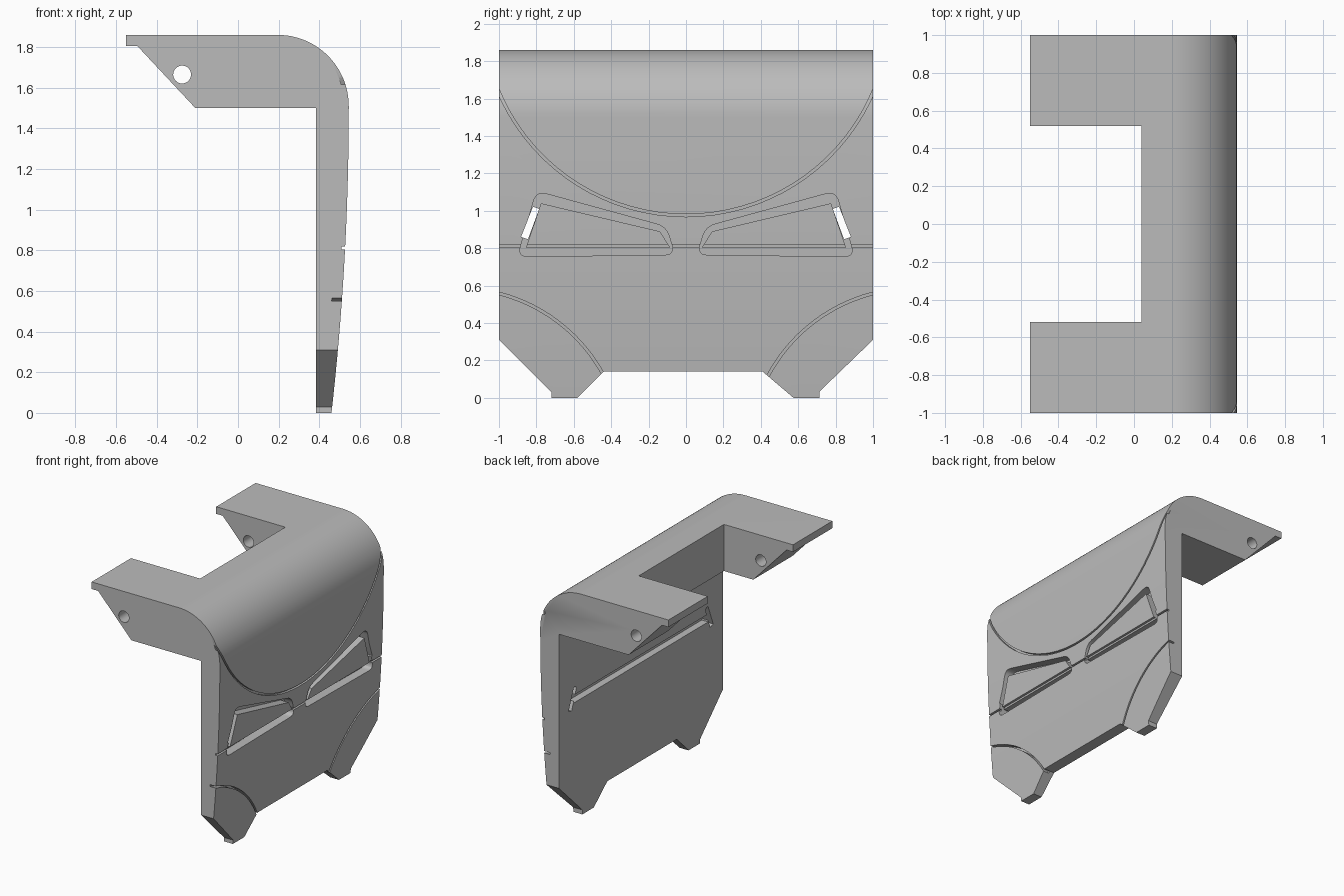
import bpy, bmesh, math
from mathutils import Vector

cube = bpy.data.objects.get("Cube")
if cube:
    bpy.data.objects.remove(cube, do_unlink=True)

grey = bpy.data.materials.new("plain grey")
grey.use_nodes = True
colour = (0.5, 0.5, 0.5, 1)
grey.diffuse_color = colour
grey.node_tree.nodes["Principled BSDF"].inputs["Base Color"].default_value = colour


def prism(name, points, axis, low, high):
    """Extrude a closed outline along x (points are y, z) or y (points are x, z)."""
    bm = bmesh.new()
    place = (lambda a, b: (low, a, b)) if axis == "x" else (lambda a, b: (a, low, b))
    face = bm.faces.new([bm.verts.new(place(a, b)) for a, b in points])
    out = bmesh.ops.extrude_face_region(bm, geom=[face])["geom"]
    step = (high - low, 0, 0) if axis == "x" else (0, high - low, 0)
    bmesh.ops.translate(bm, vec=step, verts=[v for v in out if isinstance(v, bmesh.types.BMVert)])
    bmesh.ops.recalc_face_normals(bm, faces=bm.faces)
    mesh = bpy.data.meshes.new(name)
    bm.to_mesh(mesh)
    bm.free()
    mesh.materials.append(grey)
    obj = bpy.data.objects.new(name, mesh)
    bpy.context.collection.objects.link(obj)
    return obj


def combine(obj, tool, operation):
    """Apply a boolean and discard the tool."""
    mod = obj.modifiers.new("cut", "BOOLEAN")
    mod.operation, mod.object, mod.solver = operation, tool, "EXACT"
    bpy.context.view_layer.update()
    graph = bpy.context.evaluated_depsgraph_get()
    mesh = bpy.data.meshes.new_from_object(obj.evaluated_get(graph))
    obj.modifiers.clear()
    obj.data = mesh
    bpy.data.objects.remove(tool, do_unlink=True)


def arc(cy, cz, r, start, end, n):
    return [(cy + r * math.cos(math.radians(start + (end - start) * i / n)),
             cz + r * math.sin(math.radians(start + (end - start) * i / n))) for i in range(n + 1)]


def band(cy, cz, r, width, start, end):
    return arc(cy, cz, r, start, end, 40) + arc(cy, cz, r - width, end, start, 40)


def rounded(corners, r):
    """Round every corner of an outline."""
    result = []
    for i, corner in enumerate(corners):
        c = Vector(corner)
        a = c + (Vector(corners[i - 1]) - c).normalized() * r
        b = c + (Vector(corners[(i + 1) % len(corners)]) - c).normalized() * r
        for k in range(7):
            t = k / 6
            result.append(tuple(a * (1 - t) ** 2 + c * 2 * t * (1 - t) + b * t * t))
    return result


# Outer curve of the shell: rounded shoulder and gently tapering wall
wall = [(0.545 - 0.085 * (1 - z / 1.5) ** 2, z) for z in [1.5 * (1 - i / 16) for i in range(17)]]
outer = arc(0.195, 1.51, 0.35, 90, 0, 24) + wall


def skin_cut(body, points, depth, island=None):
    """Cut an outline into the outer wall to an even depth."""
    tool = prism("cutter", points, "x", 0.3, 0.7)
    if island:
        combine(tool, prism("island", island, "x", 0.2, 0.8), "DIFFERENCE")
    shifted = [(x - depth, z) for x, z in outer]
    region = shifted + [(shifted[-1][0], -0.5), (1, -0.5), (1, 1.86)]
    combine(tool, prism("skin", region, "y", -1.5, 1.5), "INTERSECT")
    combine(body, tool, "DIFFERENCE")


# Shell
inner = [(0.385, 0), (0.385, 1.5), (-0.21, 1.5), (-0.495, 1.805), (-0.55, 1.805), (-0.55, 1.86)]
shell = prism("shell", outer + inner, "y", -1, 1)

# Lower edge with two feet
foot_line = [(-1.2, 0.31), (-1, 0.31), (-0.72, 0.03), (-0.72, -0.01), (-0.58, -0.01), (-0.58, 0),
             (-0.44, 0.14), (0.41, 0.14), (0.575, 0), (0.575, -0.01), (0.715, -0.01),
             (0.715, 0.035), (1, 0.31), (1.2, 0.31), (1.2, -0.3), (-1.2, -0.3)]
combine(shell, prism("foot_cutter", foot_line, "x", 0, 1), "DIFFERENCE")

# Opening between the two arms, and the pin hole through both
combine(shell, prism("arm_gap", [(-1, 1.2), (0.04, 1.2), (0.04, 2), (-1, 2)], "y", -0.52, 0.52), "DIFFERENCE")
combine(shell, prism("pin_hole", arc(-0.275, 1.665, 0.044, 0, 348.75, 31), "y", -1.2, 1.2), "DIFFERENCE")

# Engraved seams
skin_cut(shell, band(0, 2.064, 1.096, 0.014, 190, 350), 0.02)
skin_cut(shell, [(-1.1, 0.805), (1.1, 0.805), (1.1, 0.819), (-1.1, 0.819)], 0.018)
for side in (-1, 1):
    mid = 90 + 40 * side
    skin_cut(shell, band(1.22 * side, -0.3, 0.893, 0.014, mid - 45, mid + 45), 0.05)

# Lamp surrounds, their end slots and the channel behind them
frame = [(0.06, 0.765), (0.105, 0.915), (0.80, 1.105), (0.90, 0.755)]
island = [(0.085, 0.805), (0.14, 0.89), (0.775, 1.04), (0.855, 0.805)]
slot = [(0.785, 1.01), (0.818, 1.022), (0.882, 0.86), (0.845, 0.848)]
for side in (-1, 1):
    flip = lambda pts: [(y * side, z) for y, z in pts]
    skin_cut(shell, flip(rounded(frame, 0.055)), 0.07, flip(island))
    combine(shell, prism("slot_cutter", flip(slot), "x", 0.2, 0.8), "DIFFERENCE")
combine(shell, prism("channel_cutter", [(-0.82, 0.9), (0.82, 0.9), (0.82, 0.96), (-0.82, 0.96)],
                     "x", 0.3, 0.44), "DIFFERENCE")

bpy.ops.object.select_all(action="DESELECT")
shell.select_set(True)
bpy.context.view_layer.objects.active = shell
bpy.ops.object.shade_smooth_by_angle(angle=math.radians(25))
